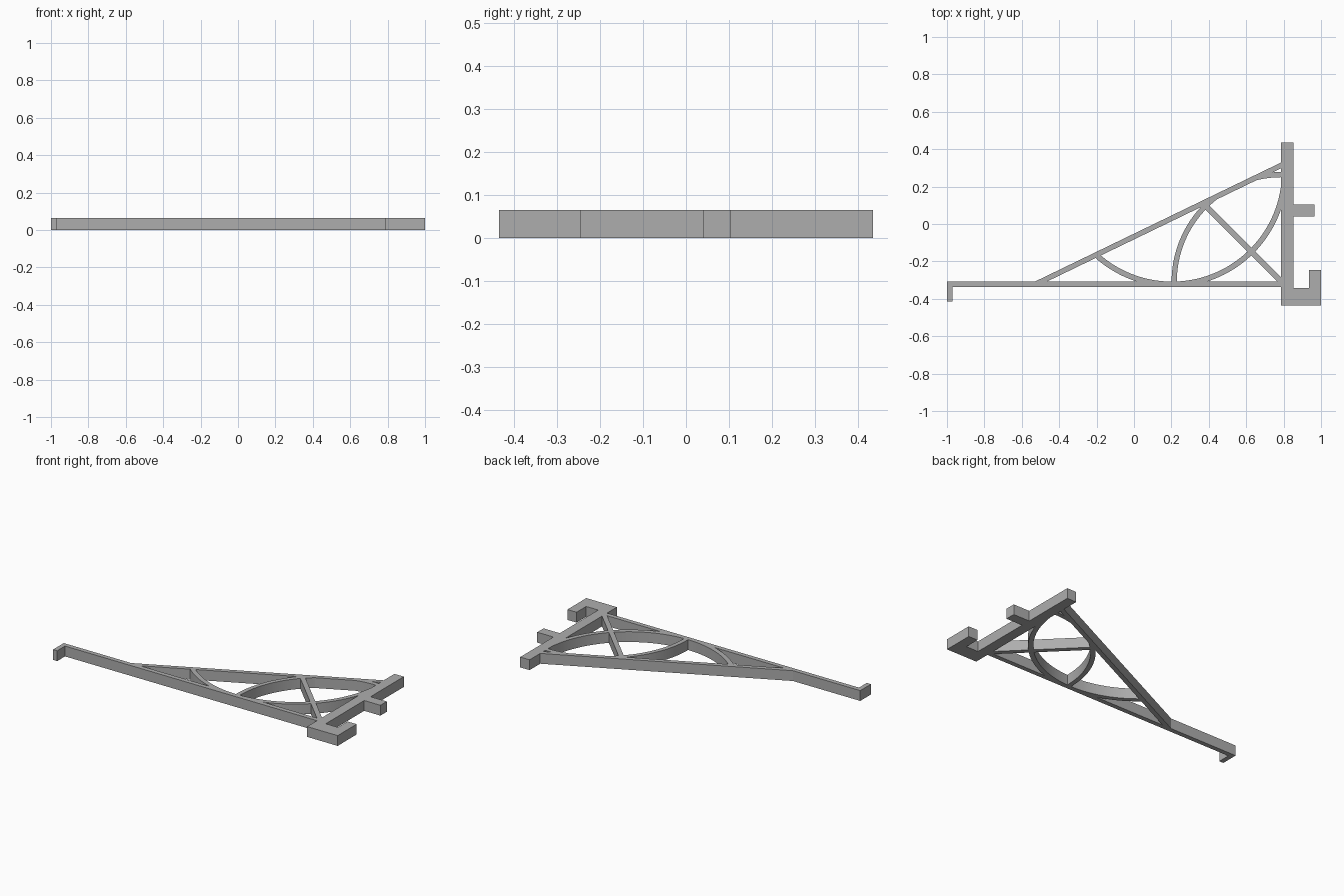
import bpy, bmesh
from math import sin, cos, radians

if "Cube" in bpy.data.objects:
    bpy.data.objects.remove(bpy.data.objects["Cube"])

H = 0.065  # thickness of the whole bracket

grey = bpy.data.materials.new("grey")
grey.diffuse_color = (0.42, 0.42, 0.42, 1)
grey.use_nodes = True
grey.node_tree.nodes["Principled BSDF"].inputs["Base Color"].default_value = grey.diffuse_color


def prism(name, pts, smooth=False):
    """Extrude a flat outline from z = 0 up to H."""
    bm = bmesh.new()
    face = bm.faces.new([bm.verts.new((x, y, 0)) for x, y in pts])
    ext = bmesh.ops.extrude_face_region(bm, geom=[face])
    top = [g for g in ext["geom"] if isinstance(g, bmesh.types.BMVert)]
    bmesh.ops.translate(bm, verts=top, vec=(0, 0, H))
    bmesh.ops.recalc_face_normals(bm, faces=bm.faces)
    mesh = bpy.data.meshes.new(name)
    bm.to_mesh(mesh)
    bm.free()
    mesh.materials.append(grey)
    ob = bpy.data.objects.new(name, mesh)
    bpy.context.collection.objects.link(ob)
    if smooth:
        bpy.ops.object.select_all(action='DESELECT')
        ob.select_set(True)
        bpy.context.view_layer.objects.active = ob
        bpy.ops.object.shade_smooth_by_angle(angle=radians(30))
    return ob


def box(name, x0, x1, y0, y1):
    return prism(name, [(x0, y0), (x1, y0), (x1, y1), (x0, y1)])


def arc(name, cx, cy, r_in, r_out, a0, a1, limit=None, n=48):
    """Curved rib; limit(angle) caps the outer radius."""
    angles = [radians(a0 + (a1 - a0) * i / n) for i in range(n + 1)]
    outer = [min(r_out, limit(a)) if limit else r_out for a in angles]
    pts = [(cx + r * cos(a), cy + r * sin(a)) for a, r in zip(angles, outer)]
    pts += [(cx + r_in * cos(a), cy + r_in * sin(a)) for a in reversed(angles)]
    return prism(name, pts, True)


# Wall post with peg and hook
box("post", 0.787, 0.852, -0.435, 0.435)
box("peg", 0.852, 0.965, 0.041, 0.104)
prism("hook", [(0.852, -0.435), (1.0, -0.435), (1.0, -0.246),
               (0.936, -0.246), (0.936, -0.342), (0.852, -0.342)])

# Long arm with a downturned tip
prism("arm", [(-1, -0.415), (-0.971, -0.415), (-0.971, -0.337),
              (0.787, -0.337), (0.787, -0.308), (-1, -0.308)])

# Sloping brace
prism("brace", [(-0.53, -0.308), (-0.466, -0.308), (0.787, 0.298), (0.787, 0.329)])

# Curved ribs; the second is trimmed flush with the brace's upper edge
arc("lower_rib", 0.203, 0.28, 0.588, 0.617, 228, 360)
arc("upper_rib", 0.787, -0.308, 0.558, 0.586, 90, 180,
    limit=lambda a: 0.5733 / max(cos(a - radians(115.83)), 0.1))

# Diagonal strut from the post foot to the brace
d = 0.0105
prism("strut", [(0.787 - d, -0.308 - d), (0.787 + d, -0.308 + d),
                (0.387 + d, 0.092 + d), (0.387 - d, 0.092 - d)])
